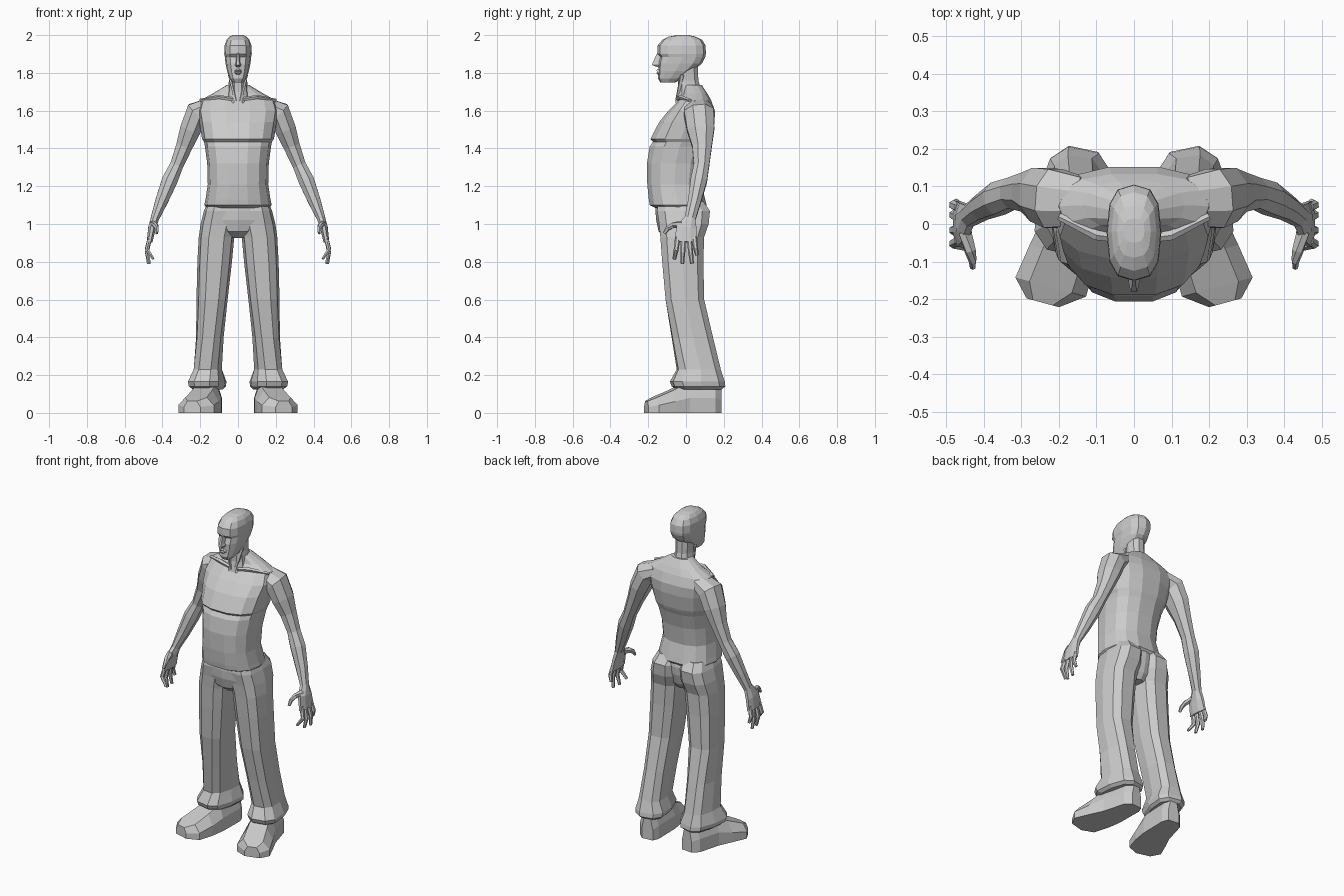
import bpy, bmesh, math
from mathutils import Vector


def loft(name, rings, mirror=False):
    """Skin a list of equal-length point rings, capping both ends."""
    bm = bmesh.new()
    rows = [[bm.verts.new(p) for p in r] for r in rings]
    n = len(rows[0])
    for a, b in zip(rows, rows[1:]):
        for i in range(n):
            j = (i + 1) % n
            bm.faces.new((a[i], a[j], b[j], b[i]))
    bm.faces.new(rows[0][::-1])
    bm.faces.new(rows[-1])
    bmesh.ops.recalc_face_normals(bm, faces=bm.faces)
    mesh = bpy.data.meshes.new(name)
    bm.to_mesh(mesh)
    bm.free()
    ob = bpy.data.objects.new(name, mesh)
    bpy.context.collection.objects.link(ob)
    if mirror:
        ob.modifiers.new("mirror", 'MIRROR')
    return ob


def spow(v, p):
    return math.copysign(abs(v) ** p, v)


def level(z, x0, x1, yf, yb, n=12, p=0.8, twist=0):
    """Horizontal rounded-box section between the given x and y limits."""
    cx, cy, t = (x0 + x1) / 2, (yf + yb) / 2, math.radians(twist)
    pts = []
    for i in range(n):
        a = 2 * math.pi * i / n
        u = spow(math.cos(a), p) * (x1 - x0) / 2
        v = spow(math.sin(a), p) * (yb - yf) / 2
        pts.append((cx + u * math.cos(t) - v * math.sin(t),
                    cy + u * math.sin(t) + v * math.cos(t), z))
    return pts


def limb(name, stations, n=8):
    """Mirrored tube; each station is x, y, z, thickness and depth radius."""
    c = [Vector(s[:3]) for s in stations]
    rings = []
    for i, s in enumerate(stations):
        t = (c[min(i + 1, len(c) - 1)] - c[max(i - 1, 0)]).normalized()
        side = Vector((0, 1, 0)).cross(t).normalized()
        up = t.cross(side)
        ang = [2 * math.pi * (k + 0.5) / n for k in range(n)]
        rings.append([c[i] + side * s[3] * math.cos(a) + up * s[4] * math.sin(a) for a in ang])
    return loft(name, rings, True)


# Torso: hem lip, belly, chest overhang, sloping shoulders
torso = [(1.085, .165, -.165, .10), (1.10, .178, -.195, .112), (1.13, .172, -.20, .105),
         (1.21, .160, -.208, .085), (1.32, .163, -.21, .10), (1.41, .175, -.195, .125),
         (1.435, .18, -.178, .135), (1.45, .19, -.192, .14), (1.54, .205, -.145, .155),
         (1.60, .215, -.095, .155), (1.655, .20, -.04, .135), (1.69, .135, -.015, .115),
         (1.735, .06, -.01, .085)]
loft("torso", [level(z, -w, w, f, b, 14, .8) for z, w, f, b in torso])

# Neck and head
neck = [(1.64, .065, -.06, .09), (1.70, .056, -.045, .085), (1.76, .048, -.045, .068),
        (1.84, .05, -.06, .065)]
loft("neck", [level(z, -w, w, f, b, 10, .9) for z, w, f, b in neck])
head = [(1.748, .028, -.135, -.06), (1.77, .044, -.148, -.02), (1.81, .058, -.146, .035),
        (1.85, .066, -.148, .085), (1.885, .07, -.138, .102), (1.90, .073, -.152, .105),
        (1.945, .071, -.15, .104), (1.975, .06, -.125, .085), (1.992, .045, -.09, .05),
        (2.0, .028, -.05, .015)]
loft("head", [level(z, -w, w, f, b, 12, .75) for z, w, f, b in head])
nose = [(1.832, .014, -.155), (1.842, .019, -.18), (1.855, .014, -.176), (1.905, .007, -.153)]
loft("nose", [[(-w, -.13, z), (w, -.13, z), (w * .5, y, z), (-w * .5, y, z)] for z, w, y in nose])
lips = [(1.792, .014, -.15), (1.80, .024, -.157), (1.806, .026, -.151), (1.812, .022, -.157), (1.82, .012, -.15)]
loft("lips", [[(-w, -.13, z), (w, -.13, z), (w * .5, y, z), (-w * .5, y, z)] for z, w, y in lips])

# Collar bones and neck tendons
limb("collar_bone", [(.025, -.04, 1.66, .01, .012), (.10, -.03, 1.672, .012, .014),
                     (.20, .02, 1.655, .008, .01)], 5)
limb("neck_tendon", [(.012, -.048, 1.65, .008, .01), (.045, -.02, 1.79, .01, .012)], 5)

# Arms with shoulder, elbow, forearm and palm
limb("arm", [(.14, .06, 1.625, .05, .07), (.215, .068, 1.59, .068, .085),
             (.252, .078, 1.50, .06, .078), (.285, .085, 1.41, .047, .056),
             (.325, .082, 1.31, .038, .044), (.362, .068, 1.23, .045, .047),
             (.405, .045, 1.12, .036, .037), (.44, .022, 1.03, .024, .032),
             (.455, .003, .98, .022, .058), (.468, .0, .905, .016, .066)])

# Fingers: knuckle y, tip y, tip x, tip z
for k, (y0, y1, x1, z1) in enumerate([(-.043, -.062, .448, .815), (-.014, -.02, .468, .79),
                                      (.017, .032, .475, .79), (.044, .058, .472, .835)]):
    limb(f"finger_{k + 1}", [(.466, y0, .93, .013, .014),
                             (.482, (y0 + y1) / 2, (.91 + z1) / 2, .012, .013),
                             (x1, y1, z1, .008, .01)], 6)
limb("thumb", [(.45, -.02, 1.0, .018, .02), (.437, -.07, .993, .015, .017),
               (.43, -.098, .975, .011, .013), (.43, -.115, .95, .008, .009)], 6)

# Trousers: hips, then flared legs with a turned hem
hips = [(.925, .045, -.10, .06), (.96, .085, -.145, .085), (1.02, .17, -.158, .10),
        (1.07, .172, -.162, .105), (1.12, .16, -.16, .095)]
loft("hips", [level(z, -w, w, f, b, 12, .8) for z, w, f, b in hips])
leg = [(1.12, .005, .16, -.15, .095, 0), (1.07, .004, .18, -.158, .132, 0),
       (1.00, .004, .198, -.147, .125, 0), (.93, .02, .208, -.14, .10, 0),
       (.80, .032, .215, -.13, .096, 0), (.60, .055, .22, -.112, .10, 0),
       (.40, .076, .222, -.078, .145, 4), (.23, .085, .235, -.05, .185, 8),
       (.165, .066, .26, -.085, .205, 12), (.14, .07, .255, -.075, .208, 12),
       (.125, .085, .235, -.05, .19, 12)]
loft("trouser_leg", [level(z, a, b, f, k, 10, .72, t) for z, a, b, f, k, t in leg], True)

# Shoes: sections from heel to toe, turned outwards
shoe = [(.135, .185, .035, .13), (.145, .15, .06, .16), (.165, .0, .08, .16),
        (.19, -.08, .092, .12), (.222, -.168, .098, .082), (.243, -.21, .045, .062)]
rings = []
for x, y, w, h in shoe:
    d = Vector((.96, .26, 0)) if y < .1 else Vector((.99, .1, 0))
    prof = [(-w, 0), (w, 0), (w, h * .5), (w * .6, h), (-w * .6, h), (-w, h * .5)]
    rings.append([Vector((x, y, v)) + d * u for u, v in prof])
loft("shoe", rings, True)
